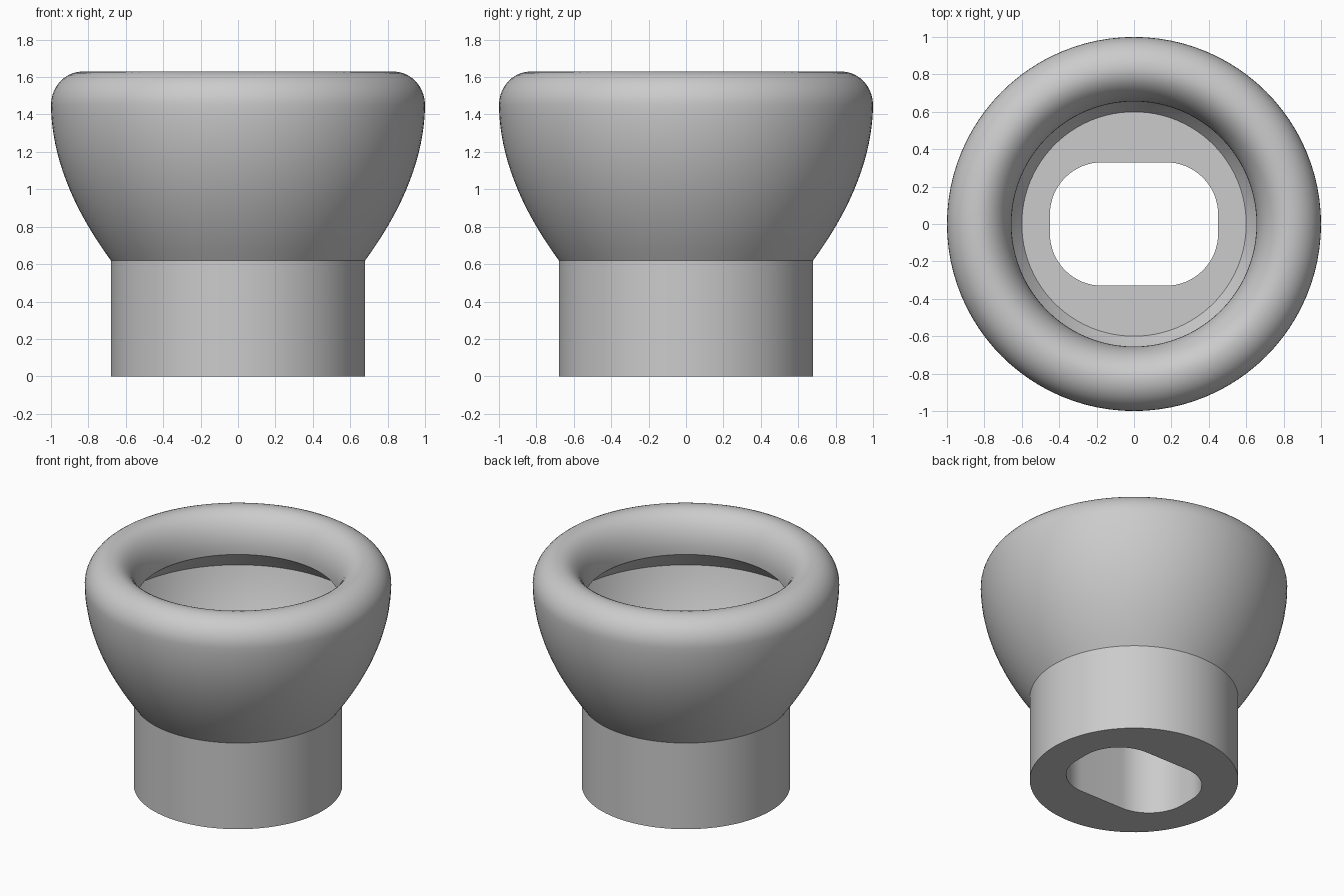
import bpy, bmesh
from math import sin, cos, pi, radians

if "Cube" in bpy.data.objects:
    bpy.data.objects.remove(bpy.data.objects["Cube"], do_unlink=True)

grey = bpy.data.materials.new("plain_grey")
grey.use_nodes = True
colour = (0.6, 0.6, 0.6, 1)
grey.diffuse_color = colour
grey.node_tree.nodes["Principled BSDF"].inputs["Base Color"].default_value = colour

SEGMENTS = 96


def make_object(name, bm):
    bmesh.ops.recalc_face_normals(bm, faces=bm.faces)
    mesh = bpy.data.meshes.new(name)
    bm.to_mesh(mesh)
    bm.free()
    mesh.materials.append(grey)
    obj = bpy.data.objects.new(name, mesh)
    bpy.context.collection.objects.link(obj)
    return obj


def lathe(name, profile):
    """Revolve (radius, height) points around z and cap both ends."""
    bm = bmesh.new()
    rings = [[bm.verts.new((r * cos(2 * pi * i / SEGMENTS), r * sin(2 * pi * i / SEGMENTS), z))
              for i in range(SEGMENTS)] for r, z in profile]
    for a, b in zip(rings, rings[1:]):
        for i in range(SEGMENTS):
            j = (i + 1) % SEGMENTS
            bm.faces.new((a[i], a[j], b[j], b[i]))
    bm.faces.new(rings[0][::-1])
    bm.faces.new(rings[-1])
    return make_object(name, bm)


def arc(cx, cz, rx, rz, start, end, steps):
    angles = [radians(start + (end - start) * i / steps) for i in range(steps + 1)]
    return [(cx + rx * cos(a), cz + rz * sin(a)) for a in angles]


def bezier(p0, p1, p2, steps):
    ts = [i / steps for i in range(steps + 1)]
    return [tuple((1 - t) ** 2 * a + 2 * t * (1 - t) * b + t * t * c
                  for a, b, c in zip(p0, p1, p2)) for t in ts]


# Collar, flared bowl, rounded lip and hollow interior as one profile
profile = [(0.68, 0)]
profile += bezier((0.68, 0.62), (0.995, 1.05), (1, 1.45), 16)
profile += arc(0.83, 1.45, 0.17, 0.18, 0, 90, 10)[1:]
profile += arc(0.83, 1.38, 0.175, 0.25, 90, 180, 12)[1:]
profile += [(0.655, 1.355)]
profile += bezier((0.87, 1.18), (0.79, 0.87), (0.6, 0.62), 12)
body = lathe("flared_cup", profile)

# Rounded slot through the collar
bm = bmesh.new()
outline = []
for sx, sy, start in ((1, 1, 0), (-1, 1, 90), (-1, -1, 180), (1, -1, 270)):
    outline += arc(sx * 0.17, sy * 0.05, 0.28, 0.28, start, start + 90, 16)
base = bm.faces.new([bm.verts.new((x, y, -0.2)) for x, y in outline])
top = bmesh.ops.extrude_face_region(bm, geom=[base])["geom"]
bmesh.ops.translate(bm, vec=(0, 0, 1.1), verts=[v for v in top if isinstance(v, bmesh.types.BMVert)])
cutter = make_object("slot_cutter", bm)
cutter.hide_render = True

cut = body.modifiers.new("slot", "BOOLEAN")
cut.operation = "DIFFERENCE"
cut.solver = "EXACT"
cut.object = cutter

bpy.ops.object.select_all(action="DESELECT")
body.select_set(True)
bpy.context.view_layer.objects.active = body
bpy.ops.object.modifier_apply(modifier=cut.name)
bpy.data.objects.remove(cutter, do_unlink=True)
bpy.ops.object.shade_smooth_by_angle(angle=radians(25))
